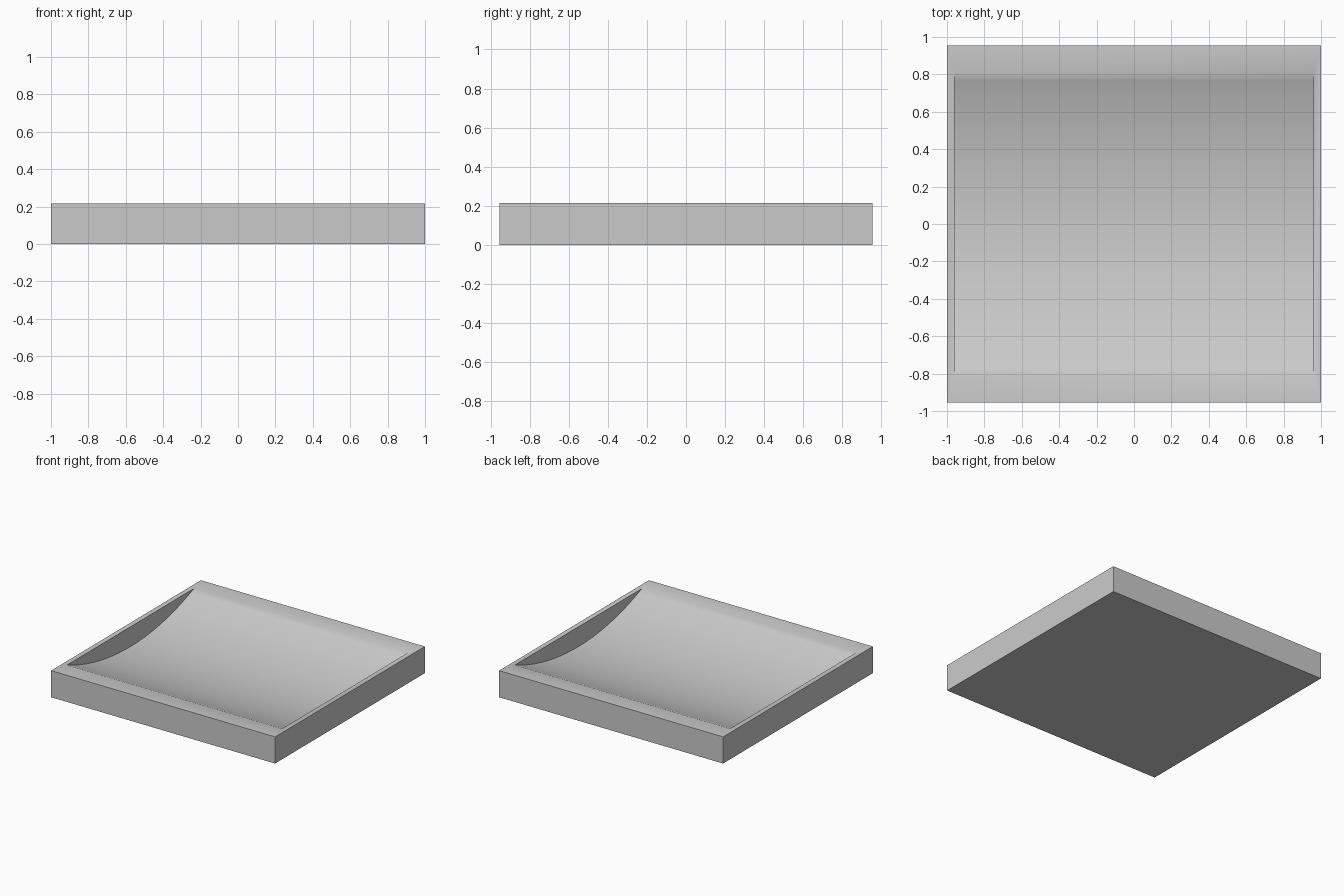
import bpy
import math

if "Cube" in bpy.data.objects:
    bpy.data.objects.remove(bpy.data.objects["Cube"], do_unlink=True)

WIDTH, LENGTH, HEIGHT = 2.0, 1.91, 0.215
HOLLOW_WIDTH, HALF_CHORD, DEPTH = 1.92, 0.81, 0.16
RADIUS = (HALF_CHORD ** 2 + DEPTH ** 2) / (2 * DEPTH)

# Plain grey material
grey = bpy.data.materials.new("plain_grey")
grey.use_nodes = True
colour = (0.6, 0.6, 0.6, 1.0)
grey.diffuse_color = colour
grey.node_tree.nodes["Principled BSDF"].inputs["Base Color"].default_value = colour

# Rectangular tray block
bpy.ops.mesh.primitive_cube_add(size=1, location=(0, 0, HEIGHT / 2))
tray = bpy.context.object
tray.name = "curved_tray"
tray.scale = (WIDTH, LENGTH, HEIGHT)
bpy.ops.object.transform_apply(location=True, rotation=True, scale=True)
tray.data.materials.append(grey)

# Large cylinder along x that carves the shallow trough
bpy.ops.mesh.primitive_cylinder_add(
    vertices=256, radius=RADIUS, depth=HOLLOW_WIDTH,
    location=(0, 0, HEIGHT - DEPTH + RADIUS), rotation=(0, math.pi / 2, 0))
cutter = bpy.context.object
cutter.name = "trough_cutter"
cutter.hide_render = True
cutter.data.materials.append(grey)

# Carve the trough, then discard the cutter
bpy.ops.object.select_all(action='DESELECT')
tray.select_set(True)
bpy.context.view_layer.objects.active = tray
carve = tray.modifiers.new("trough", 'BOOLEAN')
carve.operation = 'DIFFERENCE'
carve.solver = 'EXACT'
carve.object = cutter
bpy.ops.object.modifier_apply(modifier=carve.name)
bpy.data.objects.remove(cutter, do_unlink=True)

# Smooth trough blending into the end rims, crisp outer edges
bpy.ops.object.shade_smooth_by_angle(angle=math.radians(30))
